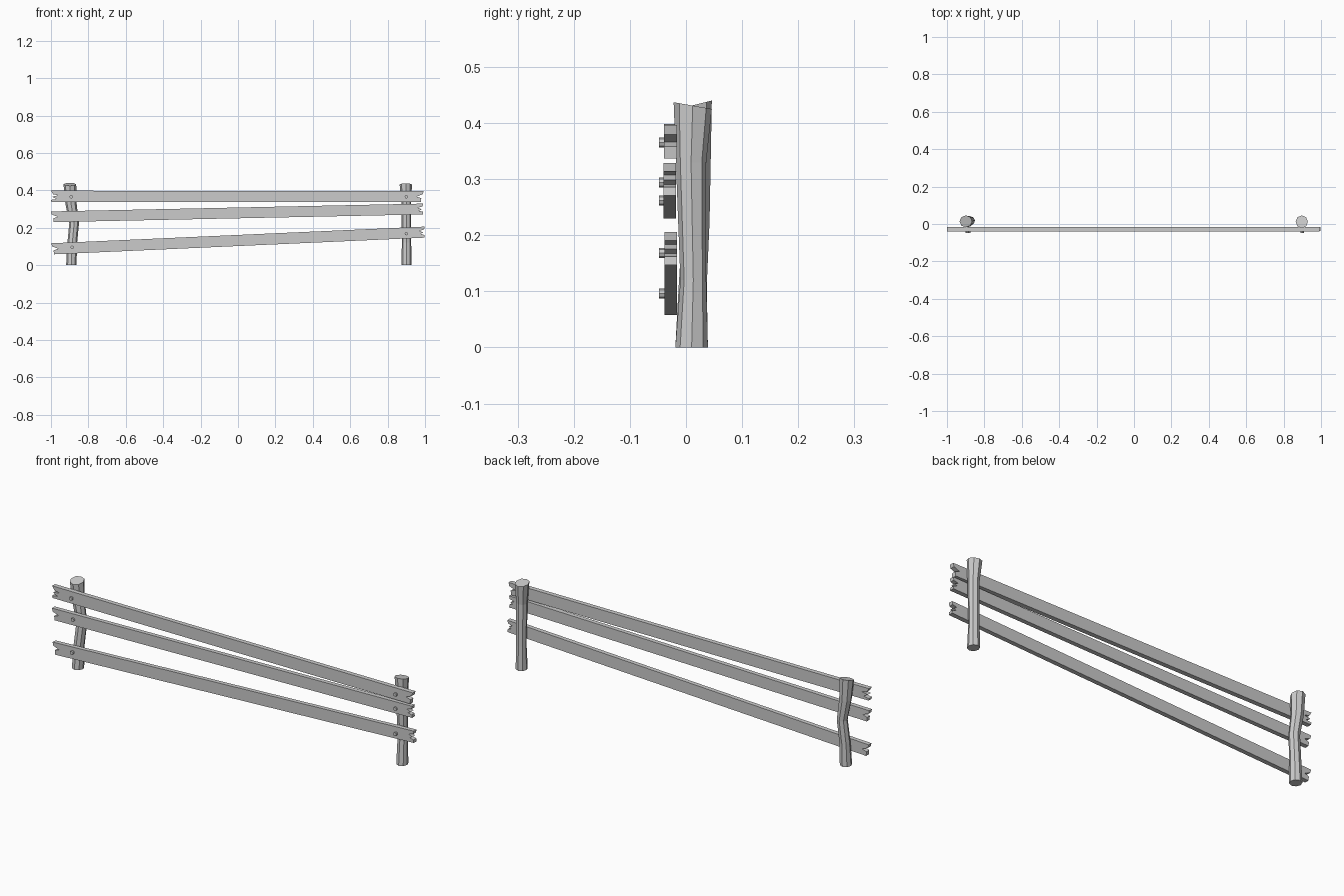
import bpy, bmesh
from math import cos, sin, pi

if "Cube" in bpy.data.objects:
    bpy.data.objects.remove(bpy.data.objects["Cube"])


def finish(bm, name):
    bmesh.ops.recalc_face_normals(bm, faces=bm.faces)
    mesh = bpy.data.meshes.new(name)
    bm.to_mesh(mesh)
    bm.free()
    ob = bpy.data.objects.new(name, mesh)
    bpy.context.collection.objects.link(ob)
    return ob


def post(name, rings, tilt, sides=8):
    """Loft of octagons: rings are (x, y, z, rx, ry); the top ring tilts along y."""
    bm = bmesh.new()
    loops = []
    for i, (x, y, z, rx, ry) in enumerate(rings):
        t = tilt if i == len(rings) - 1 else 0
        loops.append([bm.verts.new((x + rx * cos(2 * pi * k / sides),
                                    y + ry * sin(2 * pi * k / sides),
                                    z + t * sin(2 * pi * k / sides)))
                      for k in range(sides)])
    for a, b in zip(loops, loops[1:]):
        for k in range(sides):
            n = (k + 1) % sides
            bm.faces.new((a[k], a[n], b[n], b[k]))
    bm.faces.new(loops[0][::-1])
    bm.faces.new(loops[-1])
    return finish(bm, name)


def plank(name, left, right, y0, y1):
    """Board with splintered ends; left/right are (x, z_bottom, z_top, notches).
    A notch point is (inset along x, height fraction), listed top to bottom."""
    def end(x, zb, zt, notches, inward):
        return [(x + inward * d, zb + (zt - zb) * f) for d, f in notches]
    outline = end(*left, 1) + end(*right, -1)[::-1]
    bm = bmesh.new()
    face = bm.faces.new([bm.verts.new((x, y0, z)) for x, z in outline])
    ext = bmesh.ops.extrude_face_region(bm, geom=[face])
    for v in ext["geom"]:
        if isinstance(v, bmesh.types.BMVert):
            v.co.y = y1
    return finish(bm, name)


# posts
post("left_post", [(-0.891, 0.010, 0, 0.028, 0.029),
                   (-0.887, 0.012, 0.11, 0.026, 0.025),
                   (-0.876, 0.018, 0.225, 0.026, 0.024),
                   (-0.893, 0.017, 0.33, 0.030, 0.027),
                   (-0.899, 0.014, 0.432, 0.034, 0.032)], 0.008)
post("right_post", [(0.901, 0.010, 0, 0.027, 0.029),
                    (0.901, 0.013, 0.12, 0.025, 0.023),
                    (0.900, 0.009, 0.33, 0.026, 0.027),
                    (0.897, 0.012, 0.431, 0.033, 0.034)], -0.006)

# splintered end patterns
two_notch = [(0, 1), (0.012, 0.68), (0.04, 0.58), (0.006, 0.47),
             (0.03, 0.25), (0, 0.18), (0.002, 0)]
one_notch = [(0, 1), (0.004, 0.72), (0.036, 0.50), (0.012, 0.36), (0.014, 0)]
fork = [(0, 1), (0.003, 0.74), (0.028, 0.62), (0.008, 0.48),
        (0.022, 0.34), (0.002, 0.25), (0, 0)]

# rails
plank("top_rail", (-1, 0.338, 0.398, two_notch), (0.992, 0.337, 0.396, one_notch),
      -0.039, -0.016)
plank("middle_rail", (-1, 0.230, 0.287, one_notch), (0.990, 0.271, 0.329, fork),
      -0.040, -0.018)
plank("bottom_rail", (-0.998, 0.058, 0.117, one_notch), (0.998, 0.147, 0.206, fork),
      -0.038, -0.016)

# nails
nails = {"top": ((-0.892, 0.365), (0.900, 0.365)),
         "middle": ((-0.882, 0.262), (0.900, 0.294)),
         "bottom": ((-0.887, 0.096), (0.900, 0.168))}
for rail, spots in nails.items():
    for side, (x, z) in zip(("left", "right"), spots):
        bpy.ops.mesh.primitive_cylinder_add(vertices=8, radius=0.009, depth=0.024,
                                            location=(x, -0.036, z),
                                            rotation=(pi / 2, 0, 0))
        bpy.context.object.name = f"{rail}_{side}_nail"
